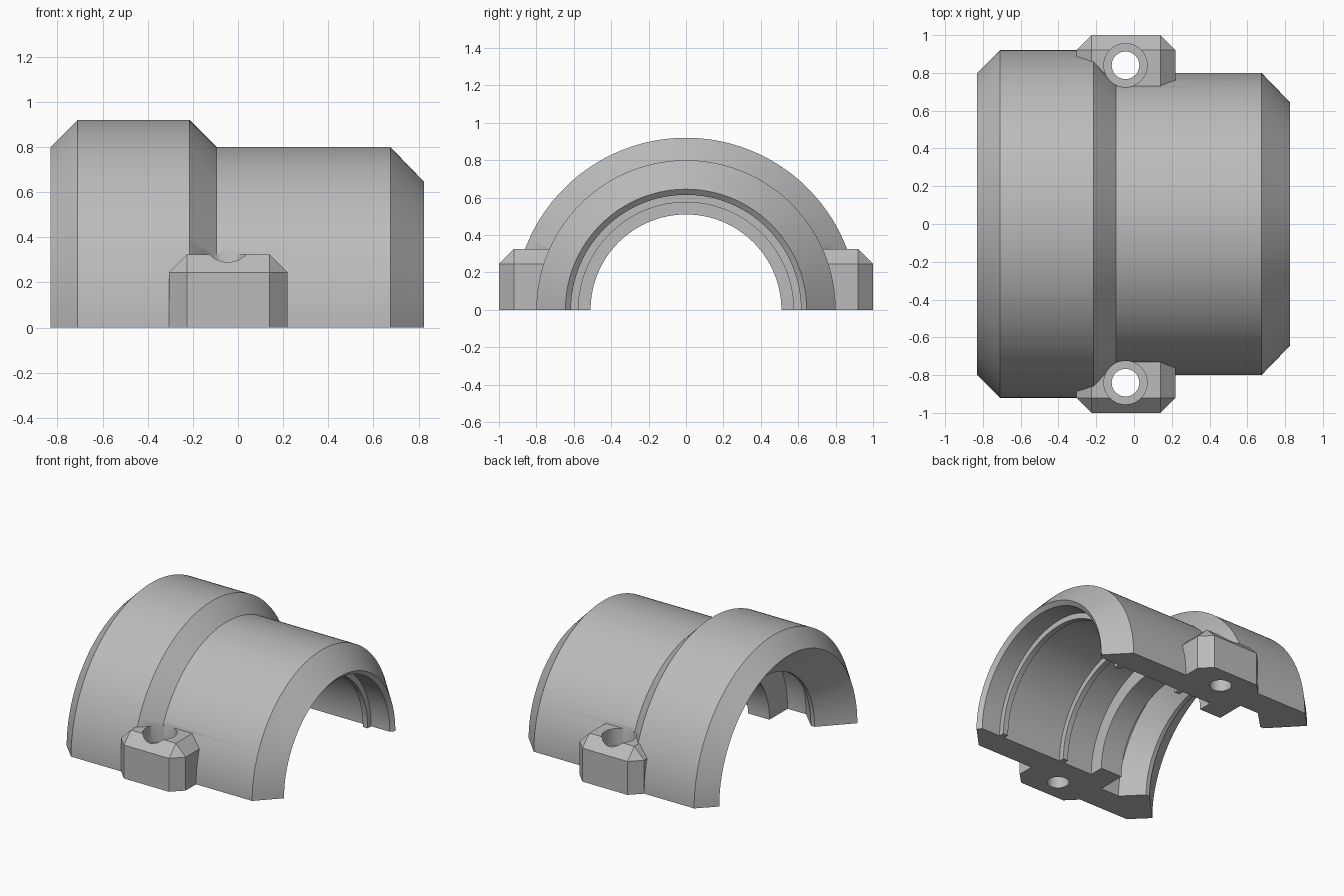
import bpy, bmesh, math

cube = bpy.data.objects.get("Cube")
if cube:
    bpy.data.objects.remove(cube, do_unlink=True)

grey = bpy.data.materials.new("light grey")
grey.use_nodes = True
colour = (0.5, 0.5, 0.5, 1)
grey.diffuse_color = colour
grey.node_tree.nodes["Principled BSDF"].inputs["Base Color"].default_value = colour

STEPS = 96


def make_object(name, bm):
    bmesh.ops.recalc_face_normals(bm, faces=bm.faces)
    mesh = bpy.data.meshes.new(name)
    bm.to_mesh(mesh)
    bm.free()
    obj = bpy.data.objects.new(name, mesh)
    mesh.materials.append(grey)
    bpy.context.collection.objects.link(obj)
    return obj


def half_turn(name, profile):
    """Sweep a closed (x, radius) profile half way round the x axis."""
    bm = bmesh.new()
    rings = []
    for i in range(STEPS + 1):
        a = math.pi * i / STEPS
        rings.append([bm.verts.new((x, r * math.cos(a), r * math.sin(a))) for x, r in profile])
    n = len(profile)
    for r0, r1 in zip(rings, rings[1:]):
        for k in range(n):
            j = (k + 1) % n
            bm.faces.new((r0[k], r0[j], r1[j], r1[k]))
    bm.faces.new(rings[0])
    bm.faces.new(rings[-1])
    return make_object(name, bm)


def lug(name, side):
    """Bolt block with chamfered top and corners."""
    bm = bmesh.new()
    inner, c = 0.66, 0.08
    x0, x1, y1 = -0.305, 0.22, 1.0
    outline = [(x0, inner), (x0, y1 - c), (x0 + c, y1), (x1 - c, y1), (x1, y1 - c), (x1, inner)]
    top = [(x0 + c, inner), (x0 + c, y1 - c), (x1 - c, y1 - c), (x1 - c, inner)]
    for z, points in ((0, outline), (0.245, outline), (0.325, top)):
        for x, y in points:
            bm.verts.new((x, y * side, z))
    bmesh.ops.convex_hull(bm, input=bm.verts)
    bmesh.ops.dissolve_limit(bm, angle_limit=0.01, verts=bm.verts, edges=bm.edges)
    return make_object(name, bm)


def drill(name, side, radius, z0, z1):
    bm = bmesh.new()
    bmesh.ops.create_cone(bm, cap_ends=True, segments=48, radius1=radius, radius2=radius, depth=z1 - z0)
    bmesh.ops.translate(bm, verts=bm.verts, vec=(-0.045, 0.84 * side, (z0 + z1) / 2))
    return make_object(name, bm)


def combine(target, tool, operation):
    mod = target.modifiers.new(operation, "BOOLEAN")
    mod.operation, mod.solver, mod.object = operation, "EXACT", tool
    tool.hide_render = True
    bpy.context.view_layer.objects.active = target
    bpy.ops.object.modifier_apply(modifier=mod.name)
    bpy.data.objects.remove(tool, do_unlink=True)


# Half shell: stepped outside, then ribs, collar and seal chamber inside
outside = [(-0.83, 0.80), (-0.71, 0.92), (-0.215, 0.92), (-0.095, 0.80), (0.675, 0.80), (0.825, 0.645)]
bore = 0.615
inside = [(0.80, bore)]
for x in (0.63, 0.11):
    inside += [(x + 0.02, bore), (x + 0.02, 0.575), (x - 0.02, 0.575), (x - 0.02, bore)]
inside += [(-0.145, bore), (-0.145, 0.51), (-0.32, 0.51), (-0.32, 0.72),
           (-0.47, 0.72), (-0.60, 0.59), (-0.63, 0.59)]
shell = half_turn("half_coupling_shell", outside + inside)

# Bolt lugs on both sides with counterbored holes
for side in (-1, 1):
    combine(shell, lug("bolt_lug", side), "UNION")
for side in (-1, 1):
    combine(shell, drill("counterbore", side, 0.115, 0.2, 0.8), "DIFFERENCE")
    combine(shell, drill("bolt_hole", side, 0.073, -0.1, 0.3), "DIFFERENCE")

for obj in bpy.context.selected_objects:
    obj.select_set(False)
shell.select_set(True)
bpy.context.view_layer.objects.active = shell
bpy.ops.object.shade_smooth_by_angle(angle=math.radians(30))
